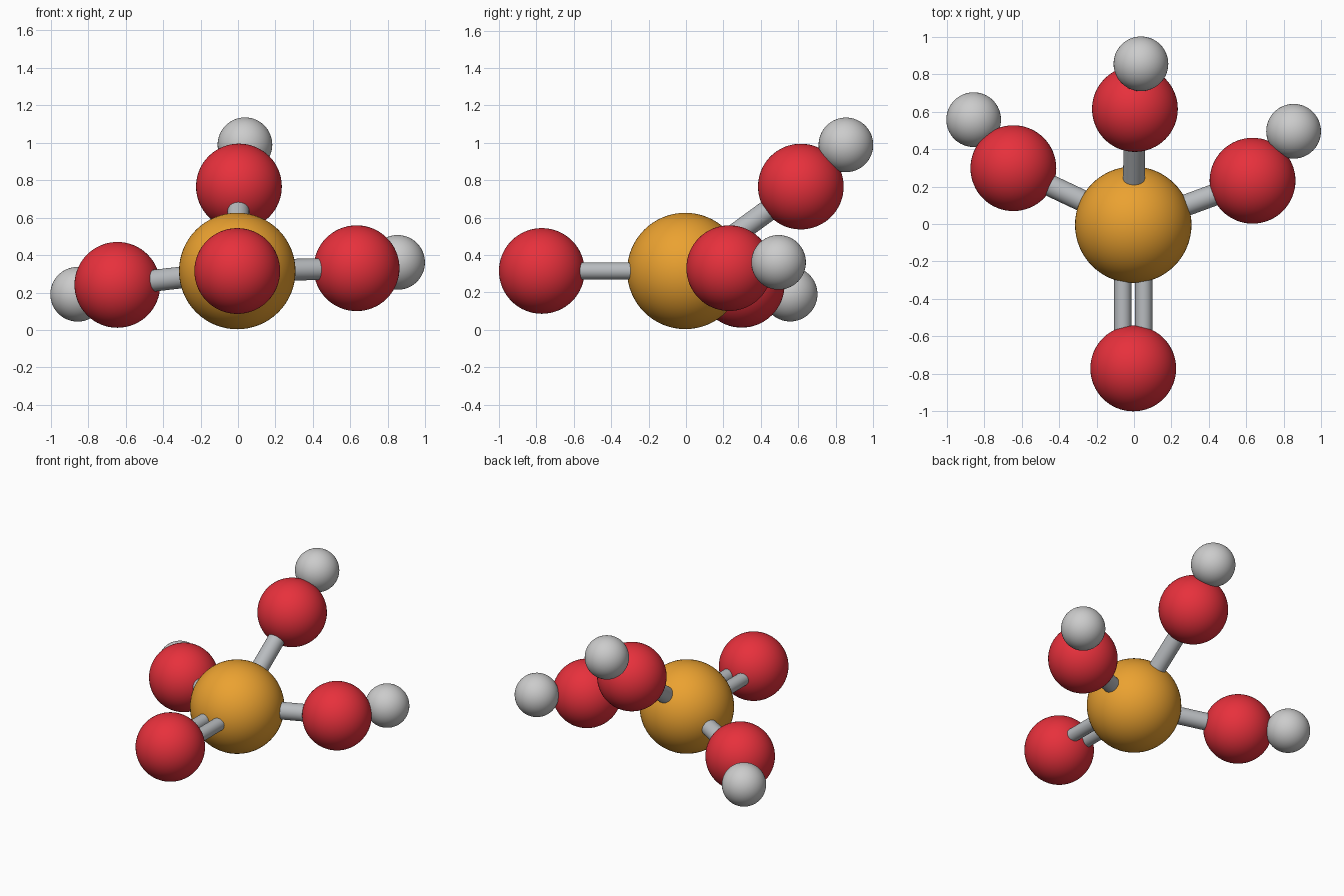
import bpy
from mathutils import Vector

if "Cube" in bpy.data.objects:
    bpy.data.objects.remove(bpy.data.objects["Cube"])


def material(name, rgb):
    m = bpy.data.materials.new(name)
    m.diffuse_color = (*rgb, 1)
    m.use_nodes = True
    m.node_tree.nodes["Principled BSDF"].inputs["Base Color"].default_value = m.diffuse_color
    return m


ORANGE = material("orange", (0.83, 0.36, 0.03))
RED = material("red", (0.80, 0.03, 0.045))
WHITE = material("white", (0.75, 0.75, 0.77))
GREY = material("bond_grey", (0.48, 0.50, 0.52))


def finish(name, mat):
    ob = bpy.context.object
    ob.name = name
    ob.data.materials.append(mat)
    bpy.ops.object.shade_smooth_by_angle()


def atom(name, pos, radius, mat):
    bpy.ops.mesh.primitive_uv_sphere_add(segments=64, ring_count=32, radius=radius, location=pos)
    finish(name, mat)


def bond(name, a, b, radius, offset=(0, 0, 0)):
    a, b, offset = Vector(a), Vector(b), Vector(offset)
    d = b - a
    bpy.ops.mesh.primitive_cylinder_add(vertices=32, radius=radius, depth=d.length,
                                        location=(a + b) / 2 + offset,
                                        rotation=d.to_track_quat('Z', 'Y').to_euler())
    finish(name, GREY)


# central atom
CENTER = (-0.004, -0.004, 0.315)
atom("central_atom", CENTER, 0.311, ORANGE)

# front atom on a double bond
FRONT = (-0.004, -0.771, 0.315)
atom("front_oxygen", FRONT, 0.229, RED)
for side, dx in (("left", -0.056), ("right", 0.056)):
    bond("double_bond_" + side, CENTER, FRONT, 0.046, (dx, 0, 0))

# three arms: oxygen with a hydrogen at its end
ARMS = {
    "upper": ((0.005, 0.614, 0.766), (0.037, 0.855, 0.989)),
    "right": ((0.633, 0.231, 0.330), (0.852, 0.495, 0.361)),
    "left": ((-0.644, 0.298, 0.241), (-0.856, 0.557, 0.191)),
}
for arm, (oxygen, hydrogen) in ARMS.items():
    atom(arm + "_oxygen", oxygen, 0.229, RED)
    atom(arm + "_hydrogen", hydrogen, 0.146, WHITE)
    bond(arm + "_inner_bond", CENTER, oxygen, 0.058)
    bond(arm + "_outer_bond", oxygen, hydrogen, 0.058)
